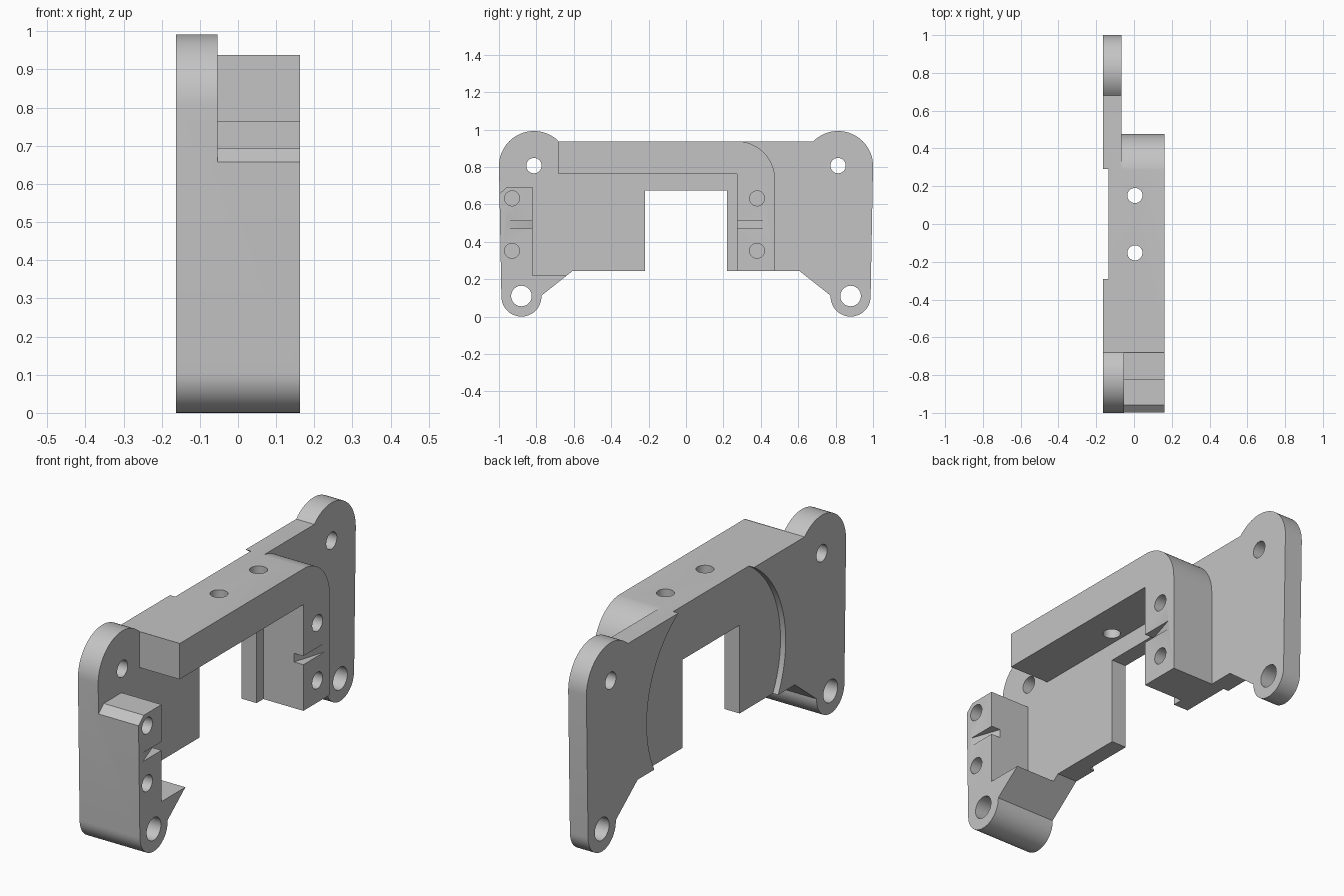
import bpy, bmesh
from math import sin, cos, radians
from mathutils import Vector

cube = bpy.data.objects.get("Cube")
if cube:
    bpy.data.objects.remove(cube, do_unlink=True)

grey = bpy.data.materials.new("plain grey")
grey.use_nodes = True
colour = (0.55, 0.55, 0.55, 1)
grey.diffuse_color = colour
grey.node_tree.nodes["Principled BSDF"].inputs["Base Color"].default_value = colour

BACK, FACE = -0.163, 0.162
TOP = 0.937


def arc(cy, cz, r, start, end, steps=24):
    angles = [radians(start + (end - start) * i / steps) for i in range(steps + 1)]
    return [(cy + r * cos(a), cz + r * sin(a)) for a in angles]


def sweep(name, points, shift):
    """Closed solid: a flat outline of 3D points extruded along a vector."""
    bm = bmesh.new()
    face = bm.faces.new([bm.verts.new(p) for p in points])
    extruded = bmesh.ops.extrude_face_region(bm, geom=[face], use_keep_orig=True)
    moved = [v for v in extruded["geom"] if isinstance(v, bmesh.types.BMVert)]
    bmesh.ops.translate(bm, verts=moved, vec=Vector(shift))
    bmesh.ops.recalc_face_normals(bm, faces=bm.faces)
    mesh = bpy.data.meshes.new(name)
    bm.to_mesh(mesh)
    bm.free()
    obj = bpy.data.objects.new(name, mesh)
    bpy.context.collection.objects.link(obj)
    mesh.materials.append(grey)
    return obj


def side_prism(name, outline, x0, x1):
    return sweep(name, [(x0, y, z) for y, z in outline], (x1 - x0, 0, 0))


def bore(name, y, z, r, x0, x1, steps=40):
    return side_prism(name, arc(y, z, r, 0, 360, steps)[:-1], x0, x1)


# Bracket body: mirrored outline with four rounded ears and a central opening
half = [(0.22, 0.675), (0.22, 0.245), (0.605, 0.245), (0.773, 0.112)]
half += arc(0.88, 0.107, 0.107, 180, 360)
half += arc(0.813, 0.805, 0.187, 0, 135.1)
outline = half + [(-y, z) for y, z in reversed(half)]
bracket = side_prism("bracket_body", outline, BACK, FACE)

cutters = []

# Pocket between the front block, top bar and arm
cutters.append(side_prism("front_pocket_cutter", [
    (-0.82, 0.22), (0.272, 0.22), (0.272, 0.763), (-0.682, 0.763), (-0.682, 1.1),
    (-1.1, 1.1), (-1.1, 0.565), (-0.957, 0.693), (-0.82, 0.693)], -0.054, 0.3))

# Area outside the arm, with the rounded shoulder
cutters.append(side_prism("back_pocket_cutter",
    [(0.476, -0.1)] + arc(0.27, 0.732, 0.206, 0, 90) +
    [(0.27, 1.1), (1.1, 1.1), (1.1, -0.1)], -0.065, 0.3))

# Shallow round recess in the rear face
cutters.append(bore("rear_recess_cutter", 0, 0.488, 0.535, -0.3, -0.135, 96))

# Through holes in the four ears
for side in (-1, 1):
    cutters.append(bore("upper_ear_hole_cutter", side * 0.813, 0.807, 0.041, -0.3, 0.3))
    cutters.append(bore("lower_ear_hole_cutter", side * 0.88, 0.11, 0.055, -0.3, 0.3))

# Blind screw holes and tapered grooves in the block and the arm
for hole_y, deep_y, tip_y in ((-0.93, -0.82, -0.965), (0.38, 0.272, 0.437)):
    for z in (0.352, 0.632):
        cutters.append(bore("screw_hole_cutter", hole_y, z, 0.04, 0.0, 0.3))
    beyond = deep_y + (deep_y - tip_y) * 0.2
    cutters.append(sweep("groove_cutter", [
        (FACE, tip_y, 0.47), (FACE - 0.06, beyond, 0.47),
        (0.3, beyond, 0.47), (0.3, tip_y, 0.47)], (0, 0, 0.042)))

# Vertical holes through the top bar
for y in (-0.153, 0.151):
    ring = [(0.005 + a, y + b, 0.7) for a, b in arc(0, 0, 0.04, 0, 360, 40)[:-1]]
    cutters.append(sweep("bar_hole_cutter", ring, (0, 0, 0.4)))

bpy.ops.object.select_all(action="DESELECT")
bpy.context.view_layer.objects.active = bracket
bracket.select_set(True)
for cutter in cutters:
    cutter.hide_render = True
    mod = bracket.modifiers.new("cut", "BOOLEAN")
    mod.operation, mod.solver, mod.object = "DIFFERENCE", "EXACT", cutter
    bpy.ops.object.modifier_apply(modifier=mod.name)
    bpy.data.objects.remove(cutter, do_unlink=True)

bpy.ops.object.shade_smooth_by_angle(angle=radians(30))
